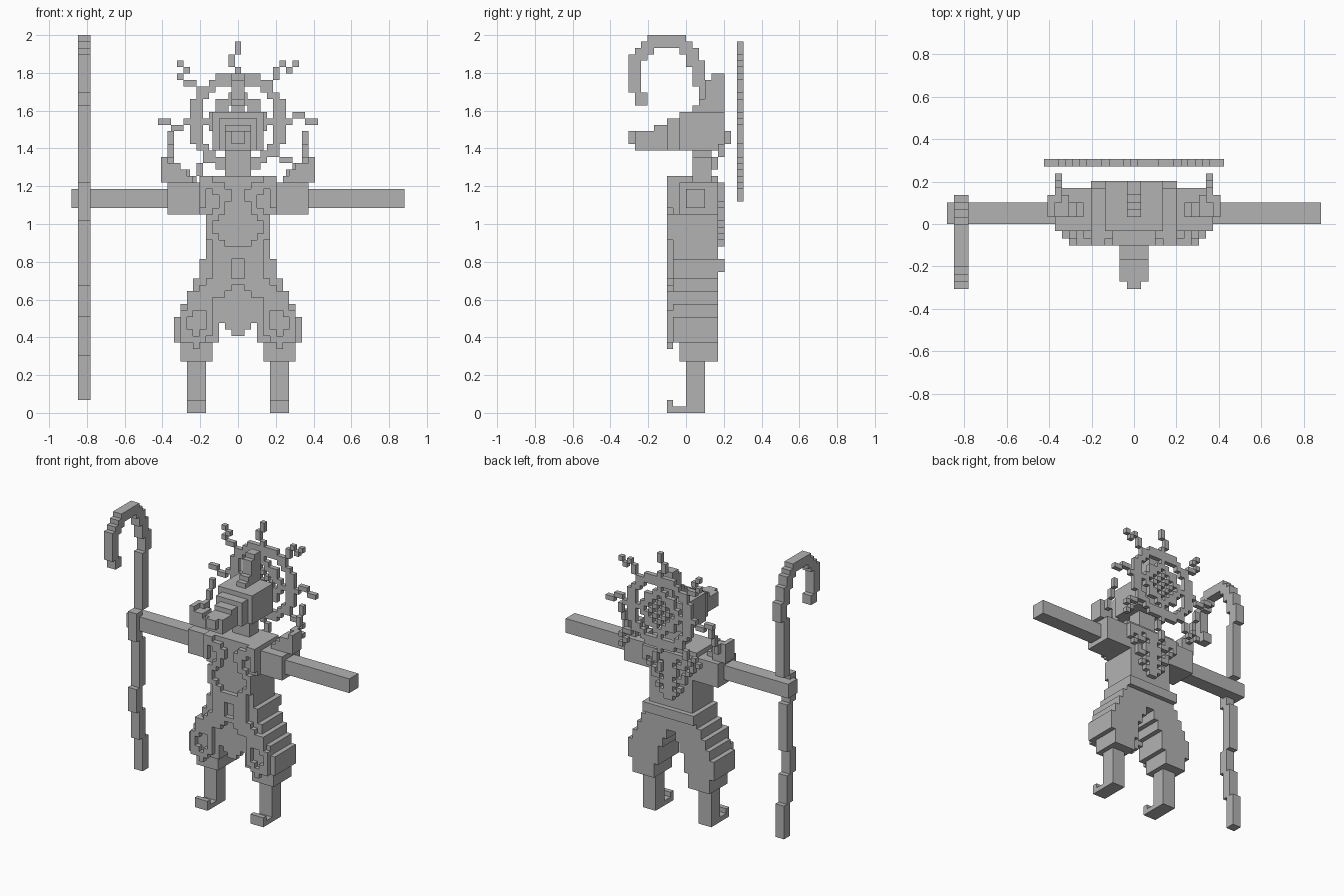
import bpy
import bmesh
from mathutils import Vector

UNIT = 2 / 59  # edge of one cube; the figure is this many cubes tall

cube = bpy.data.objects.get("Cube")
if cube:
    bpy.data.objects.remove(cube, do_unlink=True)

grey = bpy.data.materials.new("plain grey")
grey.use_nodes = True
colour = (0.45, 0.45, 0.45, 1)
grey.diffuse_color = colour
grey.node_tree.nodes["Principled BSDF"].inputs["Base Color"].default_value = colour


def block(x, y, z):
    """Cells of a box, each argument being a (low, high) range."""
    return {(i, j, k) for i in range(*x) for j in range(*y) for k in range(*z)}


def mirrored(cells):
    return cells | {(-i - 1, j, k) for i, j, k in cells}


def drawing(rows, top):
    """Filled (column, height) pairs of a drawn pattern."""
    return {(c, top - r) for r, row in enumerate(rows.split())
            for c, mark in enumerate(row) if mark == "#"}


def build(name, cells, shift=0):
    """Turn cells into one mesh that has only its outer faces."""
    bm = bmesh.new()
    for cell in cells:
        for axis in range(3):
            for side in (False, True):
                beside = list(cell)
                beside[axis] += 1 if side else -1
                if tuple(beside) in cells:
                    continue
                a, b = (axis + 1) % 3, (axis + 2) % 3
                corners = []
                for da, db in ((0, 0), (1, 0), (1, 1), (0, 1)):
                    p = Vector(cell)
                    p[axis] += side
                    p[a] += da
                    p[b] += db
                    p.x += shift
                    corners.append(bm.verts.new(p * UNIT))
                bm.faces.new(corners if side else corners[::-1])
    bmesh.ops.remove_doubles(bm, verts=bm.verts, dist=UNIT / 100)
    bmesh.ops.dissolve_limit(bm, angle_limit=0.01, verts=bm.verts, edges=bm.edges)
    mesh = bpy.data.meshes.new(name)
    bm.to_mesh(mesh)
    bm.free()
    mesh.materials.append(grey)
    obj = bpy.data.objects.new(name, mesh)
    bpy.context.collection.objects.link(obj)


# Torso, neck and hips
DEEP = (-2, 5)
chest = block(x=(0, 6), y=DEEP, z=(31, 37))
waist = block(x=(0, 5), y=DEEP, z=(24, 31))
hips = block(x=(0, 6), y=(-2, 6), z=(22, 24))
build("torso", mirrored(chest | waist | hips))
build("neck", mirrored(block(x=(0, 2), y=(1, 4), z=(37, 41))))

# Baggy trousers: each tier steps outward, then tucks into a cuff
trousers = set()
bottom = 22
for tier, height in enumerate((1, 2, 2, 2, 4)):
    inner, outer = max(0, tier - 1), 6 + tier
    trousers |= block((inner, outer), DEEP, (bottom - height, bottom))
    bottom -= height
cuff = block(x=(4, 9), y=(-1, 5), z=(8, 11))
build("trousers", mirrored(trousers | cuff))

# Legs with curled toes
shin = block(x=(5, 8), y=(0, 3), z=(0, 8))
toe = block(x=(5, 8), y=(-3, 0), z=(0, 1))
toe_tip = block(x=(5, 8), y=(-3, -2), z=(1, 2))
build("legs_and_feet", mirrored(shin | toe | toe_tip))

# Front flap, narrowing to a point
flap = set()
for step in range(4):
    flap |= block((0, step + 1), (-2, -1), (12 + step, 22))
build("front_flap", mirrored(flap))

# Raised trim on the front: collar, chest frame, buckle, straps, knee scrolls
front_trim = """
    ....## ..#### .###.# .##..# ..#..# ..## ...## ....# ....#
    ...## ..## #### #### .### .### .### ##### .#####
    ..###### ....#### ....#### ....#..## ....#...# ....#...#
    ....##.## .....#### ......#"""
build("front_trim", mirrored({(c, -3, k) for c, k in drawing(front_trim, 36)}))

# Hanging ornament on the back
back_trim = "###### ##.### #.##.# ##..# ##.# #.## ## #.# ## #"
build("back_trim", mirrored({(c, 5, k) for c, k in drawing(back_trim, 35)}))

# Shoulders and outstretched arms
build("shoulders", mirrored(block(x=(6, 11), y=(-1, 5), z=(31, 36))))
build("arms", mirrored(block(x=(6, 26), y=(0, 3), z=(32, 35))))

# Shoulder horns curling up and back
horn = block(x=(9, 11), y=(1, 4), z=(36, 39))
horn |= block(x=(11, 12), y=(1, 4), z=(36, 40))
horn |= block(x=(7, 9), y=(1, 3), z=(36, 37))
horn |= block(x=(8, 9), y=(1, 3), z=(37, 38))
for step in range(3):
    back, low = 4 + step, 38 + 2 * step
    horn |= block((10, 11), (back, back + 1), (low, low + 2))
horn |= block(x=(10, 11), y=(3, 4), z=(38, 40))
build("shoulder_horns", mirrored(horn))

# Head: snout blocks shrink toward the nose
head = block(x=(0, 4), y=(-1, 6), z=(41, 47))
head |= block(x=(0, 3), y=(-3, -1), z=(41, 46))
head |= block(x=(0, 2), y=(-5, -3), z=(41, 45))
head |= block(x=(0, 2), y=(-8, -5), z=(41, 44))
head |= block(x=(0, 1), y=(-9, -8), z=(42, 44))
build("head", mirrored(head))

# Crest rising in steps to the back of the head
crest = set()
for front, top in enumerate((48, 49, 52, 53), start=1):
    crest |= block((0, 1), (front, 6), (47, top))
build("crest", mirrored(crest))

# Halo: ring, spokes, inner rosette and eight rays, repeated by quarter turns
pattern = set()
for i in range(-7, 8):
    for k in range(-7, 8):
        r = Vector((i, k)).length
        rosette = r < 4.3 and (r > 3 or (i + k) % 2 == 0)
        spoke = i * k == 0 and r > 4
        if 5.9 < r < 7.7 or rosette or spoke:
            pattern.add((i, k))
rays = {(0, 8), (-1, 9), (-1, 10), (0, 11), (0, 12)}
rays |= {(5, 6), (6, 7), (6, 8), (7, 9), (8, 8), (9, 9)}
for turn in range(4):
    pattern |= rays
    rays = {(k, -i) for i, k in rays}
build("halo", {(i, 8, k + 45) for i, k in pattern}, shift=-0.5)

# Staff: uneven shaft sections under a crook
STAFF = (-25, -23)
crook = """
    ...######....
    ..########...
    .###....###..
    ###......##..
    ##.......###.
    ##........##.
    ##........##.
    ##........###
    ##.........##
    .##........##
    .##........##"""
staff = {(i, c - 9, k) for c, k in drawing(crook, 58) for i in range(*STAFF)}
low = 2
for length, lean in ((7, 1), (6, 0), (5, -1), (10, 0), (6, -1), (12, 1)):
    staff |= block(STAFF, (lean, lean + 2), (low, low + length))
    low += length
build("staff", staff)
